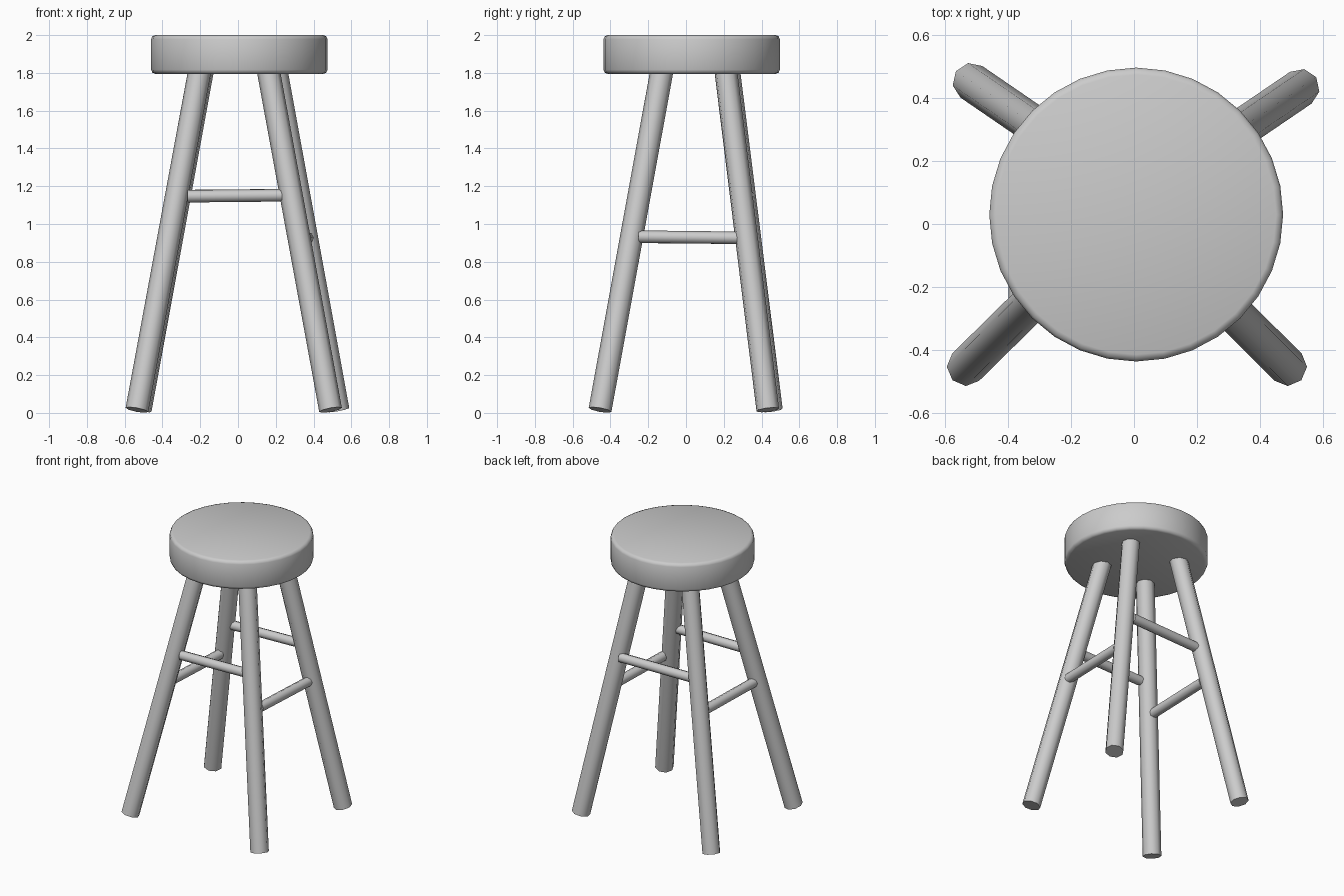
import bpy, math
from mathutils import Vector

if "Cube" in bpy.data.objects:
    bpy.data.objects.remove(bpy.data.objects["Cube"])


def rod(name, a, b, radius, sides=8):
    """Smooth low-sided cylinder running from point a to point b."""
    a, b = Vector(a), Vector(b)
    d = b - a
    bpy.ops.mesh.primitive_cylinder_add(vertices=sides, radius=radius, depth=d.length,
                                        location=(a + b) / 2)
    o = bpy.context.object
    o.name = name
    o.rotation_euler = d.to_track_quat('Z', 'Y').to_euler()
    bpy.ops.object.shade_smooth_by_angle(angle=math.radians(60))
    return o


# Seat: round slab with softened rims
bpy.ops.mesh.primitive_cylinder_add(vertices=32, radius=0.467, depth=0.205,
                                    location=(0.007, 0.03, 1.8975))
seat = bpy.context.object
seat.name = "seat"
bevel = seat.modifiers.new("soft_rim", 'BEVEL')
bevel.width = 0.022
bevel.segments = 2
bevel.limit_method = 'ANGLE'
bpy.ops.object.shade_smooth()

# Splayed legs: foot (x, y) and position under the seat at z = 1.8 (x, y)
legs = {
    "front_left_leg": ((-0.535, -0.455), (-0.205, -0.13)),
    "front_right_leg": ((0.49, -0.455), (0.163, -0.13)),
    "back_right_leg": ((0.53, 0.433), (0.205, 0.212)),
    "back_left_leg": ((-0.517, 0.452), (-0.19, 0.228)),
}
for name, (foot, top) in legs.items():
    a, b = Vector((*foot, 0.016)), Vector((*top, 1.8))
    rod(name, a, a + (b - a) * 1.02, 0.061)

# Rungs: high pair front and back, low pair at the sides
rungs = {
    "front_rung": ((-0.268, -0.257, 1.147), (0.245, -0.247, 1.152)),
    "back_rung": ((-0.262, 0.31, 1.148), (0.288, 0.328, 1.153)),
    "right_rung": ((0.345, -0.25, 0.933), (0.367, 0.275, 0.927)),
    "left_rung": ((-0.367, -0.245, 0.932), (-0.345, 0.285, 0.927)),
}
for name, (a, b) in rungs.items():
    rod(name, a, b, 0.033)
